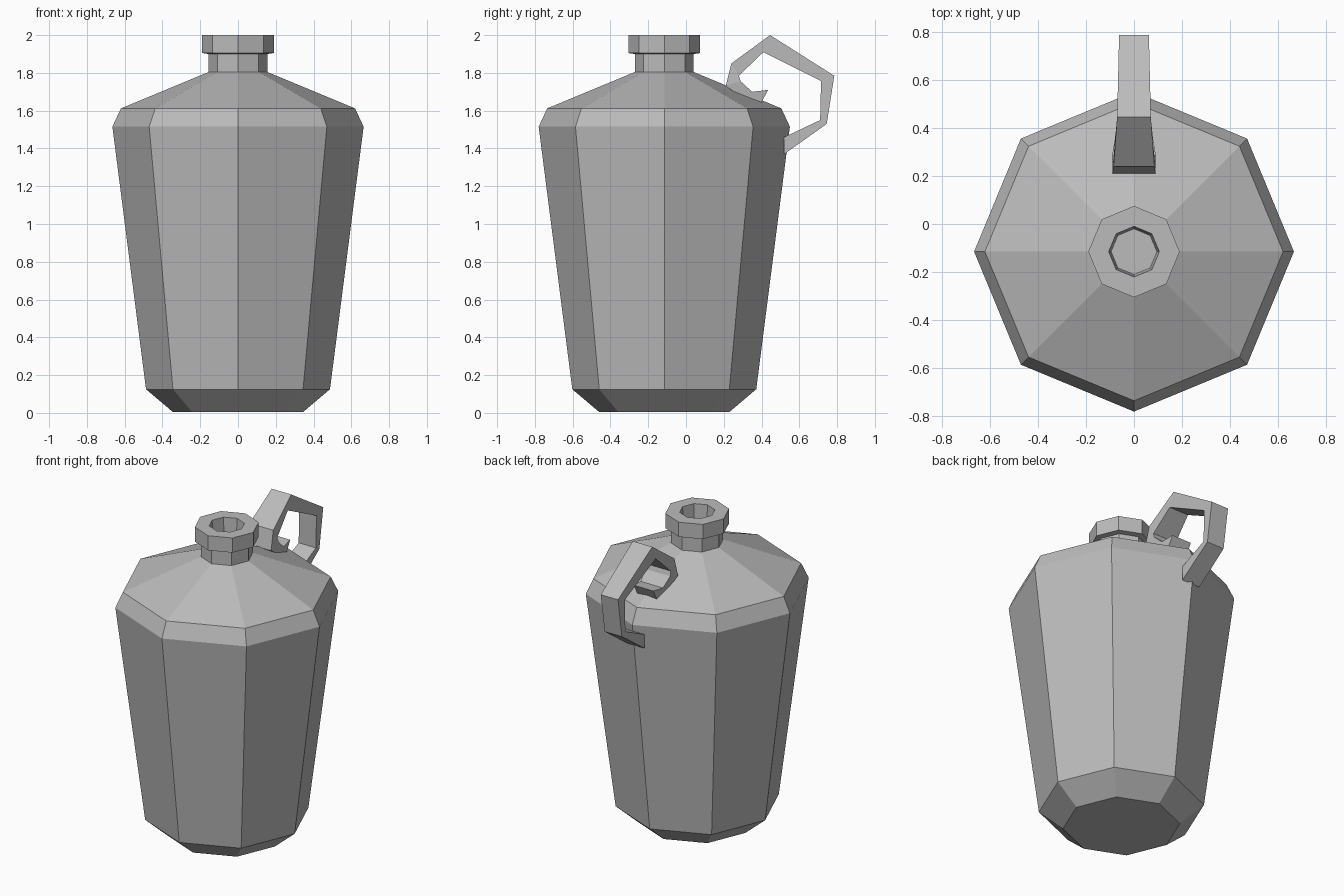
import bpy, bmesh, math

cube = bpy.data.objects.get("Cube")
if cube:
    bpy.data.objects.remove(cube)

SIDES = 8
AXIS_Y = -0.115

grey = bpy.data.materials.new("stone_grey")
grey.use_nodes = True
colour = (0.5, 0.5, 0.5, 1)
grey.diffuse_color = colour
grey.node_tree.nodes["Principled BSDF"].inputs["Base Color"].default_value = colour


def loft(name, rings):
    """Skin a list of closed rings with flat faces and cap both ends."""
    bm = bmesh.new()
    loops = [[bm.verts.new(p) for p in ring] for ring in rings]
    n = len(loops[0])
    for a, b in zip(loops, loops[1:]):
        for i in range(n):
            j = (i + 1) % n
            bm.faces.new((a[i], a[j], b[j], b[i]))
    bm.faces.new(loops[0][::-1])
    bm.faces.new(loops[-1])
    bmesh.ops.recalc_face_normals(bm, faces=bm.faces)
    mesh = bpy.data.meshes.new(name)
    bm.to_mesh(mesh)
    bm.free()
    mesh.materials.append(grey)
    obj = bpy.data.objects.new(name, mesh)
    bpy.context.collection.objects.link(obj)
    return obj


def octagon(radius, z):
    angles = [math.tau * i / SIDES for i in range(SIDES)]
    return [(radius * math.cos(a), AXIS_Y + radius * math.sin(a), z) for a in angles]


# Jug: base bevel, tapered wall, shoulder, neck, lip and hollow mouth
profile = [(0.345, 0.005), (0.487, 0.125), (0.665, 1.515), (0.62, 1.612),
           (0.155, 1.805), (0.155, 1.9), (0.19, 1.905), (0.19, 2.0),
           (0.105, 2.0), (0.095, 1.8)]
loft("jug_body", [octagon(r, z) for r, z in profile])

# Handle: bent strap, each section is (outer y, z), (inner y, z), half width
sections = [((0.40, 1.645), (0.435, 1.71), 0.07),
            ((0.30, 1.67), (0.35, 1.70), 0.08),
            ((0.21, 1.73), (0.29, 1.755), 0.09),
            ((0.24, 1.85), (0.28, 1.785), 0.085),
            ((0.445, 2.0), (0.41, 1.91), 0.07),
            ((0.785, 1.785), (0.715, 1.757), 0.062),
            ((0.745, 1.53), (0.71, 1.55), 0.062),
            ((0.52, 1.37), (0.52, 1.46), 0.065)]
loft("handle", [[(-w, *outer), (w, *outer), (w, *inner), (-w, *inner)]
                for outer, inner, w in sections])
